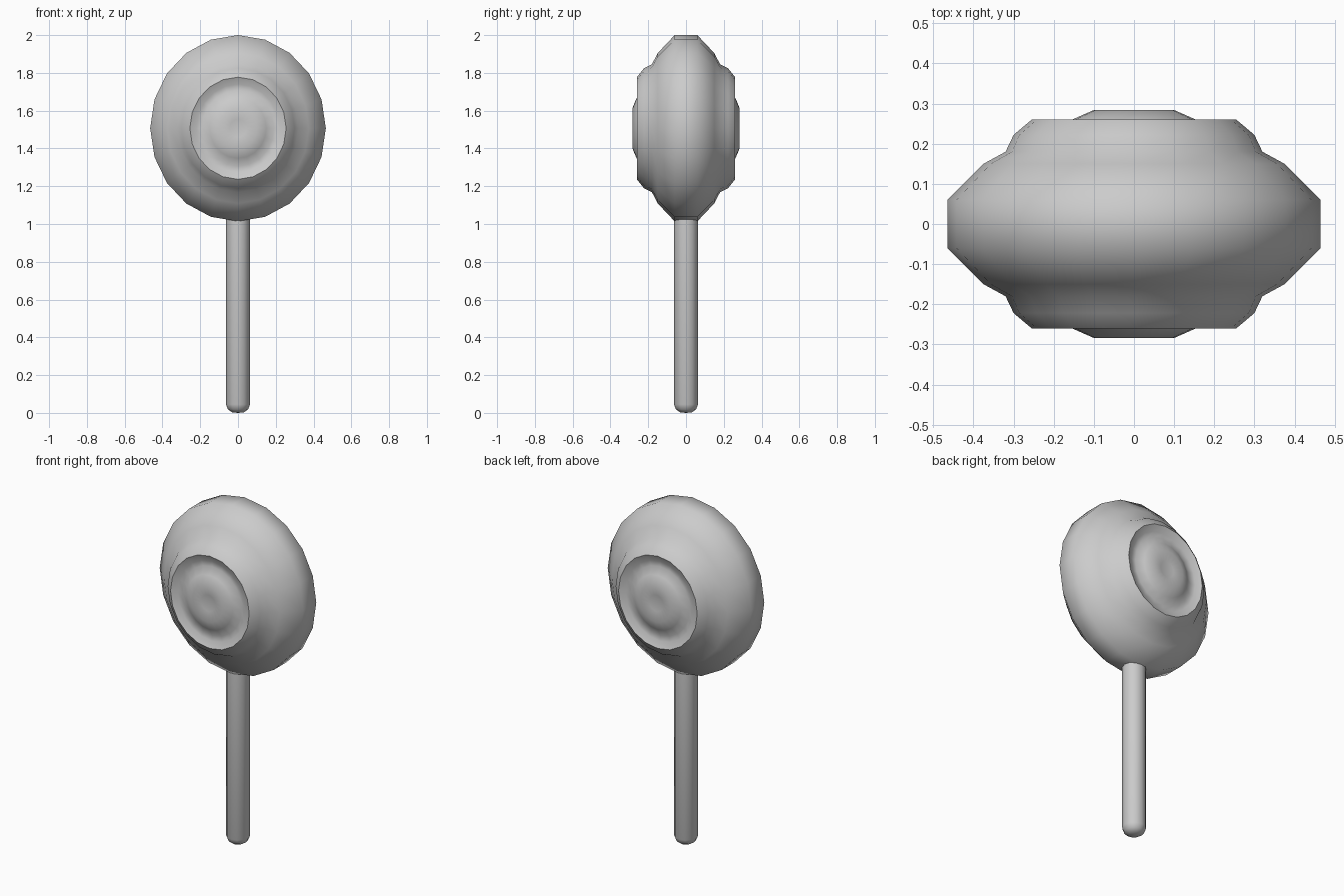
import bpy, bmesh, math

if "Cube" in bpy.data.objects:
    bpy.data.objects.remove(bpy.data.objects["Cube"])

grey = bpy.data.materials.new("plain grey")
grey.diffuse_color = (0.6, 0.6, 0.6, 1)
grey.use_nodes = True
grey.node_tree.nodes["Principled BSDF"].inputs["Base Color"].default_value = grey.diffuse_color


def lathe(name, profile, sides, place, angle):
    """Revolve (radius, height) points; radius 0 makes a pole."""
    bm = bmesh.new()
    rings = []
    for r, h in profile:
        n = 1 if r == 0 else sides
        rings.append([bm.verts.new(place(r * math.sin(2 * math.pi * i / sides),
                                         r * math.cos(2 * math.pi * i / sides), h))
                      for i in range(n)])
    for a, b in zip(rings, rings[1:]):
        for i in range(sides):
            j = (i + 1) % sides
            if len(a) == 1:
                bm.faces.new((a[0], b[i], b[j]))
            elif len(b) == 1:
                bm.faces.new((a[i], b[0], a[j]))
            else:
                bm.faces.new((a[i], b[i], b[j], a[j]))
    bmesh.ops.recalc_face_normals(bm, faces=bm.faces)
    me = bpy.data.meshes.new(name)
    bm.to_mesh(me)
    bm.free()
    me.materials.append(grey)
    ob = bpy.data.objects.new(name, me)
    bpy.context.collection.objects.link(ob)
    bpy.ops.object.select_all(action='DESELECT')
    ob.select_set(True)
    bpy.context.view_layer.objects.active = ob
    bpy.ops.object.shade_smooth_by_angle(angle=math.radians(angle))
    return ob


# Candy head: stepped disc with a raised ring, groove and centre on both faces
half = [(0, 0.272), (0.045, 0.274), (0.10, 0.284), (0.15, 0.262), (0.19, 0.238),
        (0.22, 0.242), (0.255, 0.26), (0.30, 0.222), (0.32, 0.18), (0.375, 0.15),
        (0.465, 0.06)]
profile = half + [(r, -h) for r, h in reversed(half)]
lathe("candy_head", profile, 20,
      lambda u, v, h: (u, -h, 1.507 + v * 0.493 / 0.465), 60)

# Stick with rounded foot
lathe("stick", [(0, 0), (0.03, 0.003), (0.053, 0.018), (0.064, 0.045),
                (0.064, 1.06), (0, 1.06)], 12,
      lambda u, v, h: (u, v, h), 60)
